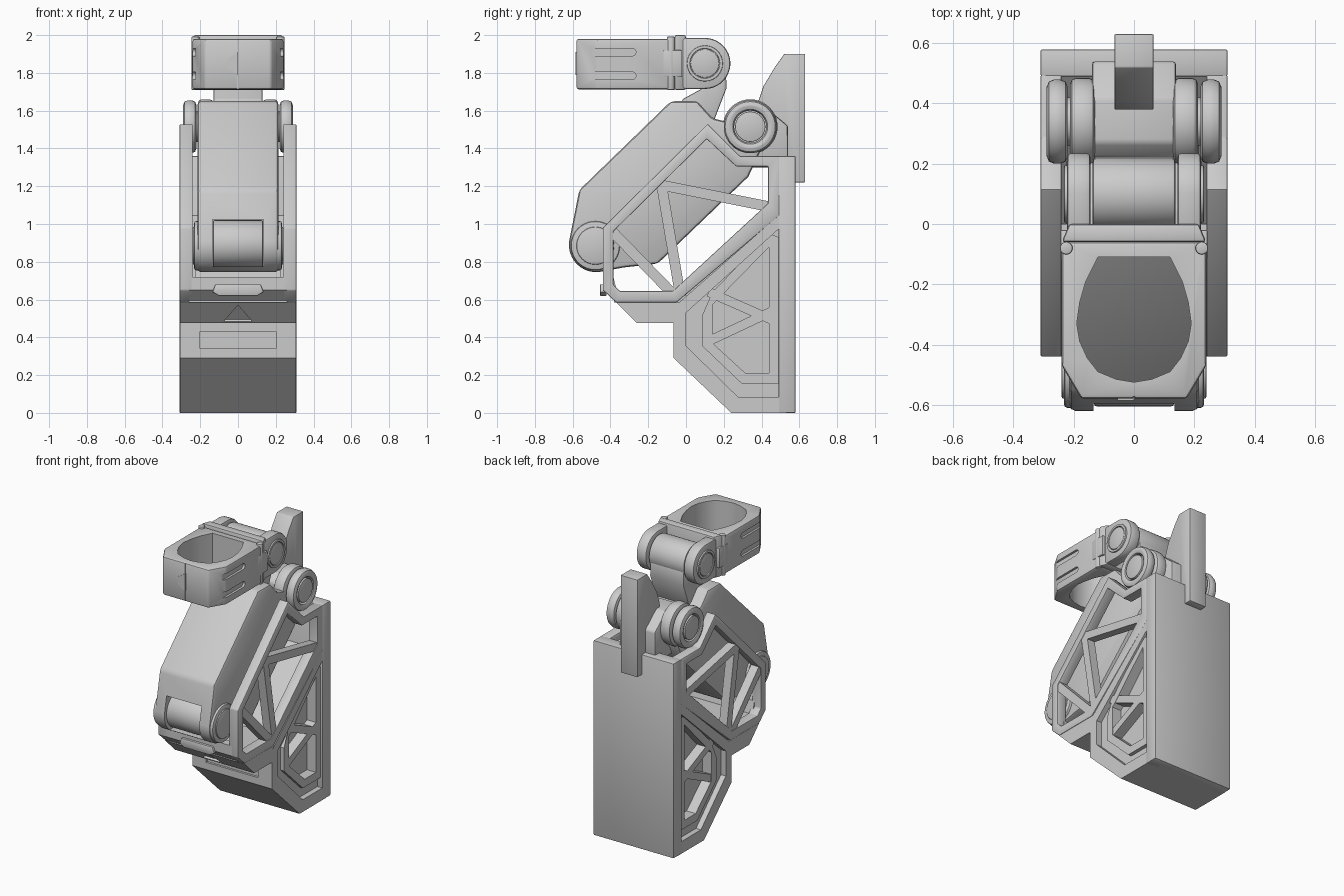
import bpy, bmesh, math
from mathutils import Vector

if "Cube" in bpy.data.objects:
    bpy.data.objects.remove(bpy.data.objects["Cube"])

grey = bpy.data.materials.new("plain grey")
grey.diffuse_color = (0.6, 0.6, 0.6, 1)
grey.use_nodes = True
grey.node_tree.nodes["Principled BSDF"].inputs["Base Color"].default_value = grey.diffuse_color

AXES = {"x": lambda a, b, t: (t, a, b),
        "y": lambda a, b, t: (a, t, b),
        "z": lambda a, b, t: (a, b, t)}


def add_prism(bm, pts, t0, t1, axis="x", inner=None):
    """Extrude an outline along an axis; an inner outline makes it a ring."""
    f = AXES[axis]
    n = len(pts)
    loops = [[bm.verts.new(f(a, b, t)) for a, b in loop]
             for loop in ([pts] if inner is None else [pts, inner]) for t in (t0, t1)]
    for i in range(n):
        j = (i + 1) % n
        for k in range(0, len(loops), 2):
            bm.faces.new((loops[k][i], loops[k][j], loops[k + 1][j], loops[k + 1][i]))
        if inner:
            for k in (0, 1):
                bm.faces.new((loops[k][i], loops[k][j], loops[k + 2][j], loops[k + 2][i]))
    if inner is None:
        bm.faces.new(loops[0])
        bm.faces.new(loops[1])


def finish(name, bm, bevel=0.0, cuts=()):
    bmesh.ops.recalc_face_normals(bm, faces=bm.faces)
    me = bpy.data.meshes.new(name)
    bm.to_mesh(me)
    bm.free()
    me.materials.append(grey)
    ob = bpy.data.objects.new(name, me)
    bpy.context.collection.objects.link(ob)
    bpy.ops.object.select_all(action="DESELECT")
    ob.select_set(True)
    bpy.context.view_layer.objects.active = ob
    if bevel:
        m = ob.modifiers.new("bevel", "BEVEL")
        m.width, m.segments, m.limit_method = bevel, 2, "ANGLE"
        bpy.ops.object.modifier_apply(modifier=m.name)
    for c in cuts:
        m = ob.modifiers.new("cut", "BOOLEAN")
        m.operation, m.object, m.solver = "DIFFERENCE", c, "EXACT"
        bpy.ops.object.modifier_apply(modifier=m.name)
        bpy.data.objects.remove(c)
    bpy.context.view_layer.objects.active = ob
    ob.select_set(True)
    bpy.ops.object.shade_smooth_by_angle(angle=math.radians(32))
    return ob


def prism(name, pts, t0, t1, axis="x", bevel=0.0, both=False, inner=None, cuts=()):
    bm = bmesh.new()
    add_prism(bm, pts, t0, t1, axis, inner)
    if both:
        if axis == "x":
            add_prism(bm, pts, -t1, -t0, axis, inner)
        else:
            add_prism(bm, [(-a, b) for a, b in pts], t0, t1, axis, inner)
    return finish(name, bm, bevel, cuts)


def arc(cy, cz, r, a0=0, a1=360, n=40):
    full = a1 - a0 == 360
    return [(cy + r * math.cos(math.radians(a0 + (a1 - a0) * i / (n if full else n - 1))),
             cz + r * math.sin(math.radians(a0 + (a1 - a0) * i / (n if full else n - 1))))
            for i in range(n)]


def rect(a0, a1, b0, b1):
    return [(a0, b0), (a1, b0), (a1, b1), (a0, b1)]


def bar(p, q, w):
    p, q = Vector(p), Vector(q)
    d = (q - p).normalized() * w / 2
    s = Vector((-d.y, d.x))
    return [tuple(v) for v in (p + s, q + s, q - s, p - s)]


def bars(name, segs, w, x0, x1):
    bm = bmesh.new()
    for p, q in segs:
        for s in (-1, 1):
            add_prism(bm, bar(p, q, w), s * x0, s * x1)
    finish(name, bm)


# Lower body: solid core, toe, back wall
core = [(0.53, 0), (0.24, 0), (-0.065, 0.29), (-0.065, 0.56), (0.0, 0.63), (0.53, 1.08)]
slot = prism("slot_cutter", rect(-0.24, 0.24, 0.34, 0.43), -0.2, -0.05, "y")
prism("body_core", core, -0.225, 0.225, cuts=[slot])
prism("front_plate", [(0.0, 0.23), (-0.065, 0.29), (-0.065, 0.56), (0.0, 0.6)], -0.307, 0.307,
      cuts=[prism("slot_cutter", rect(-0.24, 0.24, 0.34, 0.43), -0.2, -0.05, "y")])
# Triangular recess follows the sloped toe face
bm = bmesh.new()
front, back = [[bm.verts.new((x, -0.26 - (z - 0.475) + o, z + o)) for x, z in
               ((-0.075, 0.485), (0.075, 0.485), (0, 0.57))] for o in (-0.03, 0.01)]
bm.faces.new(front)
bm.faces.new(back)
for i in range(3):
    j = (i + 1) % 3
    bm.faces.new((front[i], front[j], back[j], back[i]))
mark = finish("triangle_cutter", bm)
prism("toe", [(-0.02, 0.475), (-0.26, 0.475), (-0.37, 0.585), (-0.02, 0.585)], -0.307, 0.307,
      cuts=[mark])
prism("back_wall", rect(0.49, 0.58, 0, 1.36), -0.31, 0.31, bevel=0.006)

# Lower side panels: stepped rims and struts
outer = [(0.53, 0), (0.24, 0), (-0.065, 0.29), (-0.065, 0.56), (0.53, 1.08)]
step1 = [(0.52, 0.085), (0.275, 0.085), (0.0, 0.355), (0.0, 0.53), (0.52, 1.0)]
step2 = [(0.49, 0.155), (0.295, 0.155), (0.085, 0.355), (0.085, 0.515), (0.49, 0.93)]
step3 = [(0.44, 0.21), (0.315, 0.21), (0.14, 0.37), (0.14, 0.64), (0.44, 0.95)]
prism("panel_rim", outer, 0.2, 0.308, inner=step1, both=True)
prism("panel_groove", step1, 0.2, 0.27, inner=step2, both=True)
prism("panel_inner_rim", step2, 0.2, 0.295, inner=step3, both=True)
bars("panel_strut", [((0.12, 0.64), (0.46, 0.49)), ((0.12, 0.38), (0.46, 0.54))], 0.05, 0.2, 0.293)

# Upper open side frames
f_out = [(-0.44, 0.98), (0.115, 1.53), (0.285, 1.36), (0.495, 1.36), (0.495, 1.045),
         (-0.05, 0.585), (-0.37, 0.585), (-0.44, 0.65)]
f_in = [(-0.385, 0.96), (0.11, 1.45), (0.265, 1.305), (0.435, 1.305), (0.435, 1.11),
        (-0.07, 0.645), (-0.35, 0.645), (-0.385, 0.68)]
prism("side_frame", f_out, 0.24, 0.31, inner=f_in, both=True, bevel=0.006)
bars("frame_strut", [((-0.15, 1.21), (0.45, 1.09)), ((-0.13, 1.21), (-0.035, 0.65)),
                     ((-0.39, 0.96), (-0.06, 0.62))], 0.055, 0.245, 0.305)
prism("frame_floor", rect(-0.38, 0.0, 0.585, 0.635), -0.26, 0.26)
prism("frame_front_bar", [(-0.37, 0.585), (-0.44, 0.65), (-0.44, 0.72), (-0.385, 0.72), (-0.35, 0.585)],
      -0.26, 0.26)
prism("front_latch", [(-0.10, 0.62), (0.10, 0.62), (0.135, 0.64), (0.12, 0.68), (-0.12, 0.68), (-0.135, 0.64)],
      -0.455, -0.42, "y", 0.004)

# Main arm, forked around a drum at its lower end
arm = [(-0.565, 1.18)] + arc(-0.475, 0.89, 0.145, 172, 285, 14) + \
      [(-0.33, 0.77), (-0.15, 0.79), (0.33, 1.25), (0.40, 1.40), (0.30, 1.52), (0.14, 1.56),
       (0.06, 1.65), (-0.08, 1.65)]
fork = prism("fork_cutter", rect(-0.8, -0.34, 0.775, 1.025), -0.135, 0.135)
prism("main_arm", arm, -0.215, 0.215, bevel=0.02, cuts=[fork])
prism("lower_drum", arc(-0.48, 0.895, 0.125), -0.133, 0.133, bevel=0.008)
prism("lower_boss", arc(-0.48, 0.885, 0.13), 0.2, 0.232, both=True, bevel=0.01)
prism("lower_pin", arc(-0.48, 0.885, 0.1), 0.2, 0.24, both=True, bevel=0.006)

# Rear pivot: central block, discs and pins
prism("pivot_block", [(0.22, 1.3), (0.22, 1.57), (0.27, 1.62), (0.42, 1.62), (0.54, 1.52), (0.54, 1.3)],
      -0.14, 0.14, bevel=0.012)
prism("pivot_inner_disc", arc(0.34, 1.515, 0.145), 0.13, 0.212, both=True, bevel=0.02)
prism("pivot_outer_disc", arc(0.34, 1.515, 0.14), 0.22, 0.29, both=True, bevel=0.025,
      inner=arc(0.34, 1.515, 0.085))
prism("pivot_pin", arc(0.34, 1.515, 0.08), 0.12, 0.285, both=True, bevel=0.004)

# Rear wedge on the back wall
prism("rear_wedge", [(0.57, 1.22), (0.63, 1.22), (0.63, 1.9), (0.52, 1.9), (0.47, 1.83), (0.41, 1.73),
                     (0.38, 1.64), (0.38, 1.45), (0.53, 1.45), (0.53, 1.34), (0.57, 1.34)],
      -0.065, 0.065, bevel=0.004)

# Upper link and drum joining arm and clamp
prism("upper_link", [(-0.02, 1.58), (-0.02, 1.66), (0.09, 1.72), (0.0, 1.83), (0.21, 1.83),
                     (0.215, 1.72), (0.13, 1.5)], -0.13, 0.13, bevel=0.008)
prism("upper_drum", arc(0.1, 1.85, 0.118), -0.137, 0.137, bevel=0.01)
prism("yoke_lug", arc(0.1, 1.85, 0.135, -90, 90, 20) + [(-0.03, 1.985), (-0.03, 1.715)],
      0.145, 0.222, both=True, bevel=0.012)
prism("yoke_pin_rim", arc(0.1, 1.85, 0.095), 0.2, 0.232, both=True, bevel=0.004,
      inner=arc(0.1, 1.85, 0.078))
prism("yoke_pin", arc(0.1, 1.85, 0.075), 0.2, 0.23, both=True, bevel=0.004)
prism("yoke_crossbar", [(-0.24, -0.06), (0.24, -0.06), (0.215, 0.0), (-0.215, 0.0)], 1.71, 2.0, "z", 0.01)

# Clamp ring with side slots, front seam and hinge knuckles
half = [(0.0, -0.525), (0.06, -0.515), (0.12, -0.49), (0.155, -0.445), (0.18, -0.39), (0.19, -0.33),
        (0.18, -0.26), (0.16, -0.19), (0.12, -0.11)]
bore = prism("bore_cutter", half + [(-a, b) for a, b in half[:0:-1]], 1.5, 2.2, "z")
cuts = [bore, prism("seam_cutter", rect(-0.004, 0.004, 1.6, 2.1), -0.6, -0.573, "y")]
for z in (1.91, 1.785):
    capsule = arc(-0.285, z, 0.02, -90, 90, 8) + arc(-0.53, z, 0.02, 90, 270, 8)
    cuts.append(prism("side_slot_cutter", capsule, 0.225, 0.3, both=True))
clamp = [(-0.24, -0.06), (-0.24, -0.47), (-0.175, -0.58), (0.175, -0.58), (0.24, -0.47), (0.24, -0.06)]
prism("clamp_ring", clamp, 1.713, 1.98, "z", 0.012, cuts=cuts)
prism("clamp_seam_tab", [(0, 1.91), (-0.055, 1.875), (-0.055, 1.825), (0, 1.79)], -0.586, -0.575, "y")
prism("hinge_plate", rect(-0.12, -0.02, 1.78, 1.92), 0.2, 0.244, both=True, bevel=0.006)
prism("hinge_knuckle", arc(0.225, -0.08, 0.021, n=20), 1.71, 1.992, "z", 0.004, both=True)
